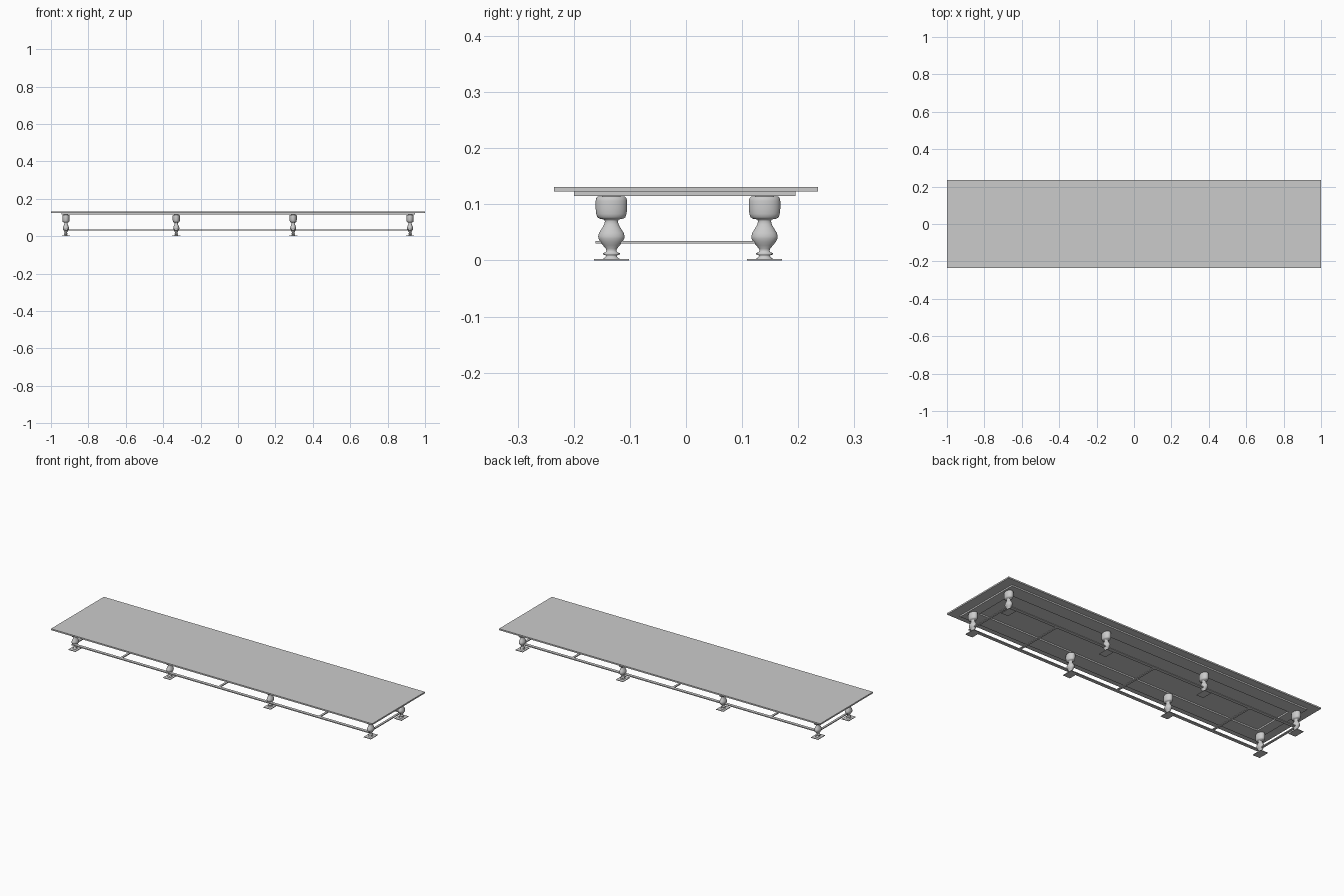
import bpy, bmesh, math

if "Cube" in bpy.data.objects:
    bpy.data.objects.remove(bpy.data.objects["Cube"])

LEG_X = (-0.92, -0.33, 0.295, 0.92)
LEG_Y = (-0.133, 0.14)


def box(name, x0, x1, y0, y1, z0, z1):
    bm = bmesh.new()
    bmesh.ops.create_cube(bm, size=1)
    for v in bm.verts:
        v.co = ((x0 + x1) / 2 + v.co.x * (x1 - x0),
                (y0 + y1) / 2 + v.co.y * (y1 - y0),
                (z0 + z1) / 2 + v.co.z * (z1 - z0))
    me = bpy.data.meshes.new(name)
    bm.to_mesh(me)
    bm.free()
    ob = bpy.data.objects.new(name, me)
    bpy.context.collection.objects.link(ob)
    return ob


# turned leg profile (radius, height), narrower along x than along y
PROFILE = [(0, .002), (.017, .002), (.013, .004), (.010, .007), (.010, .009),
           (.015, .011), (.015, .013), (.010, .015), (.009, .018), (.010, .021),
           (.015, .027), (.020, .033), (.023, .039), (.0235, .043), (.022, .049),
           (.017, .057), (.013, .064), (.0115, .070), (.013, .073), (.021, .0745),
           (.025, .077), (.027, .083), (.028, .092), (.028, .106), (.027, .111),
           (.024, .114), (0, .1155)]


def leg_mesh(segments=32, x_scale=0.7):
    bm = bmesh.new()
    vs = [bm.verts.new((0, r, z)) for r, z in PROFILE]
    es = [bm.edges.new(p) for p in zip(vs, vs[1:])]
    bmesh.ops.spin(bm, geom=vs + es, cent=(0, 0, 0), axis=(0, 0, 1),
                   angle=2 * math.pi, steps=segments)
    bmesh.ops.remove_doubles(bm, verts=bm.verts, dist=1e-5)
    bmesh.ops.recalc_face_normals(bm, faces=bm.faces)
    for v in bm.verts:
        v.co.x *= x_scale
    for f in bm.faces:
        f.smooth = True
    me = bpy.data.meshes.new("turned_leg")
    bm.to_mesh(me)
    bm.free()
    return me


# table top
box("table_top", -1, 1, -0.235, 0.235, 0.123, 0.131)

# apron frame under the top
box("apron_front", -0.945, 0.945, -0.2, -0.12, 0.115, 0.123)
box("apron_back", -0.945, 0.945, 0.12, 0.195, 0.115, 0.123)
box("apron_left", -0.945, -0.89, -0.12, 0.12, 0.115, 0.123)
box("apron_right", 0.89, 0.945, -0.12, 0.12, 0.115, 0.123)

# legs with square foot plates
me = leg_mesh()
for x in LEG_X:
    for y in LEG_Y:
        leg = bpy.data.objects.new("leg", me)
        leg.location = (x, y, 0)
        bpy.context.collection.objects.link(leg)
        box("foot_plate", x - .022, x + .022, y - .031, y + .031, 0, .003)

# long stretchers, then end and middle cross stretchers
box("stretcher_front", -0.925, 0.925, -0.161, -0.143, 0.030, 0.035)
box("stretcher_back", -0.925, 0.925, 0.132, 0.150, 0.030, 0.035)
for x in (-0.92, -0.625, -0.015, 0.61, 0.92):
    box("cross_stretcher", x - .006, x + .006, -0.145, 0.134, 0.030, 0.035)
